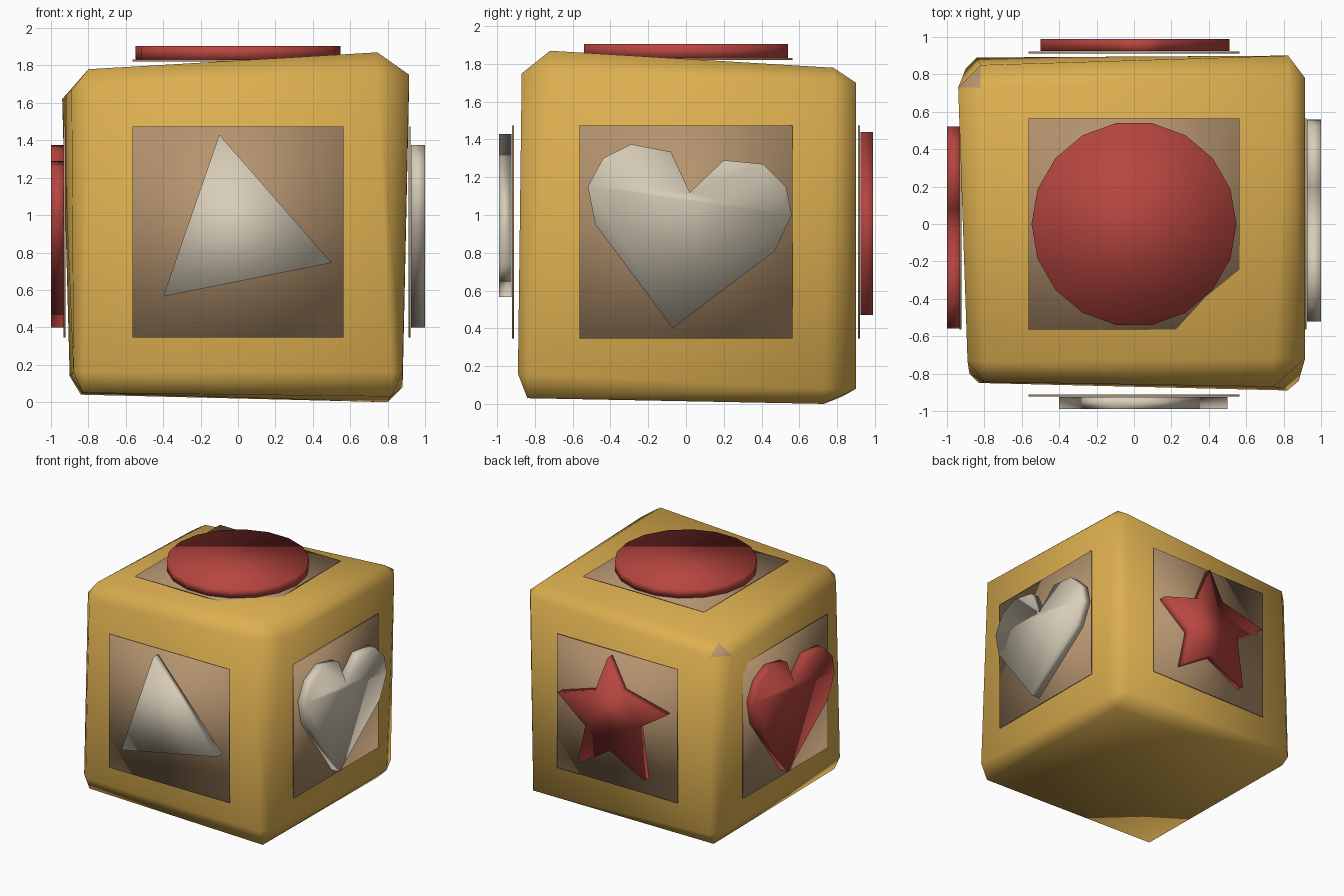
import bpy, bmesh, math
from mathutils import Matrix, Vector

old = bpy.data.objects.get("Cube")
if old:
    bpy.data.objects.remove(old)


def material(name, rgb):
    m = bpy.data.materials.new(name)
    m.use_nodes = True
    m.diffuse_color = (*rgb, 1)
    m.node_tree.nodes["Principled BSDF"].inputs["Base Color"].default_value = (*rgb, 1)
    return m


YELLOW = material("yellow paint", (0.72, 0.43, 0.08))
RED = material("red paint", (0.47, 0.06, 0.05))
CREAM = material("cream paint", (0.68, 0.61, 0.48))
WOOD = material("bare wood", (0.47, 0.30, 0.16))


def finish(bm, name, *mats):
    bmesh.ops.recalc_face_normals(bm, faces=bm.faces)
    for f in bm.faces:
        f.smooth = True
    me = bpy.data.meshes.new(name)
    bm.to_mesh(me)
    bm.free()
    for m in mats:
        me.materials.append(m)
    ob = bpy.data.objects.new(name, me)
    bpy.context.collection.objects.link(ob)
    return ob


# Block body: uneven corners, each cut off by its own amount (x, y, z)
corners = [
    ((-0.88, -0.85, 0.05), (0.05, 0.05, 0.11)),
    ((0.88, -0.89, 0.03), (0.06, 0.05, 0.13)),
    ((-0.90, 0.89, 0.04), (0.06, 0.06, 0.10)),
    ((0.88, 0.90, 0.00), (0.08, 0.17, 0.08)),
    ((-0.89, -0.845, 1.78), (0.09, 0.11, 0.11)),
    ((0.915, -0.87, 1.87), (0.17, 0.15, 0.12)),
    ((-0.94, 0.85, 1.70), (0.12, 0.12, 0.08)),
    ((0.915, 0.90, 1.78), (0.09, 0.12, 0.08)),
]
bm = bmesh.new()
for c, d in corners:
    for keep in range(3):
        p = list(c)
        for a in range(3):
            if a != keep:
                inward = -1 if c[a] > (0.9 if a == 2 else 0) else 1
                p[a] += inward * d[a]
        bm.verts.new(p)
bmesh.ops.convex_hull(bm, input=bm.verts)
bmesh.ops.dissolve_limit(bm, angle_limit=math.radians(1.5),
                         verts=bm.verts, edges=bm.edges)
bm.normal_update()
# Worn corner at the top back
for f in bm.faces:
    c = f.calc_center_median()
    if len(f.verts) == 3 and (c - Vector((-0.86, 0.77, 1.67))).length < 0.06:
        f.material_index = 1
finish(bm, "block_body", YELLOW, WOOD)

# Frames that carry a front-facing outline onto each side of the block
CENTRE = Matrix.Translation((0, 0, 0.91))
SIDE = {n: CENTRE @ Matrix.Rotation(math.radians(a), 4, "Z")
        for n, a in (("front", 0), ("right", 90), ("back", 180), ("left", 270))}
SIDE["top"] = CENTRE @ Matrix.Rotation(math.radians(-90), 4, "X")


def slab(name, side, outline, inner, outer, mat):
    bm = bmesh.new()
    back = [bm.verts.new((u, -inner, v)) for u, v in outline]
    face = [bm.verts.new((u, -outer, v)) for u, v in outline]
    bm.faces.new(back[::-1])
    bm.faces.new(face)
    n = len(outline)
    for i in range(n):
        j = (i + 1) % n
        bm.faces.new((back[i], back[j], face[j], face[i]))
    bm.transform(SIDE[side])
    finish(bm, name, mat)


# Square panels behind the shapes
h = 0.565
square = [(-h, -h), (h, -h), (h, h), (-h, h)]
for side in SIDE:
    d = 0.932 if side == "left" else 0.921
    slab(side + "_panel", side, square, d - 0.009, d, WOOD)

# Raised shapes
triangle = [(-0.10, 0.52), (-0.40, -0.345), (0.50, -0.165)]
heart = [(0.02, 0.21), (0.20, 0.38), (0.41, 0.36), (0.53, 0.24), (0.56, 0.09),
         (0.47, -0.10), (-0.07, -0.51), (-0.48, 0.04), (-0.52, 0.24),
         (-0.44, 0.39), (-0.29, 0.465), (-0.08, 0.425)]
star = [(-0.04, 0.53), (0.09, 0.28), (0.50, 0.18), (0.24, 0.01), (0.30, -0.42),
        (-0.02, -0.25), (-0.32, -0.44), (-0.25, -0.10), (-0.51, 0.11), (-0.16, 0.22)]
disc = [(0.548 * math.cos(t * math.tau / 18), 0.548 * math.sin(t * math.tau / 18))
        for t in range(18)]

slab("front_triangle", "front", triangle, 0.925, 0.99, CREAM)
slab("right_heart", "right", heart, 0.925, 1.0, CREAM)
slab("back_star", "back", star, 0.925, 0.99, RED)
slab("left_heart", "left", heart, 0.925, 1.0, RED)
slab("top_disc", "top", disc, 0.92, 0.995, RED)
